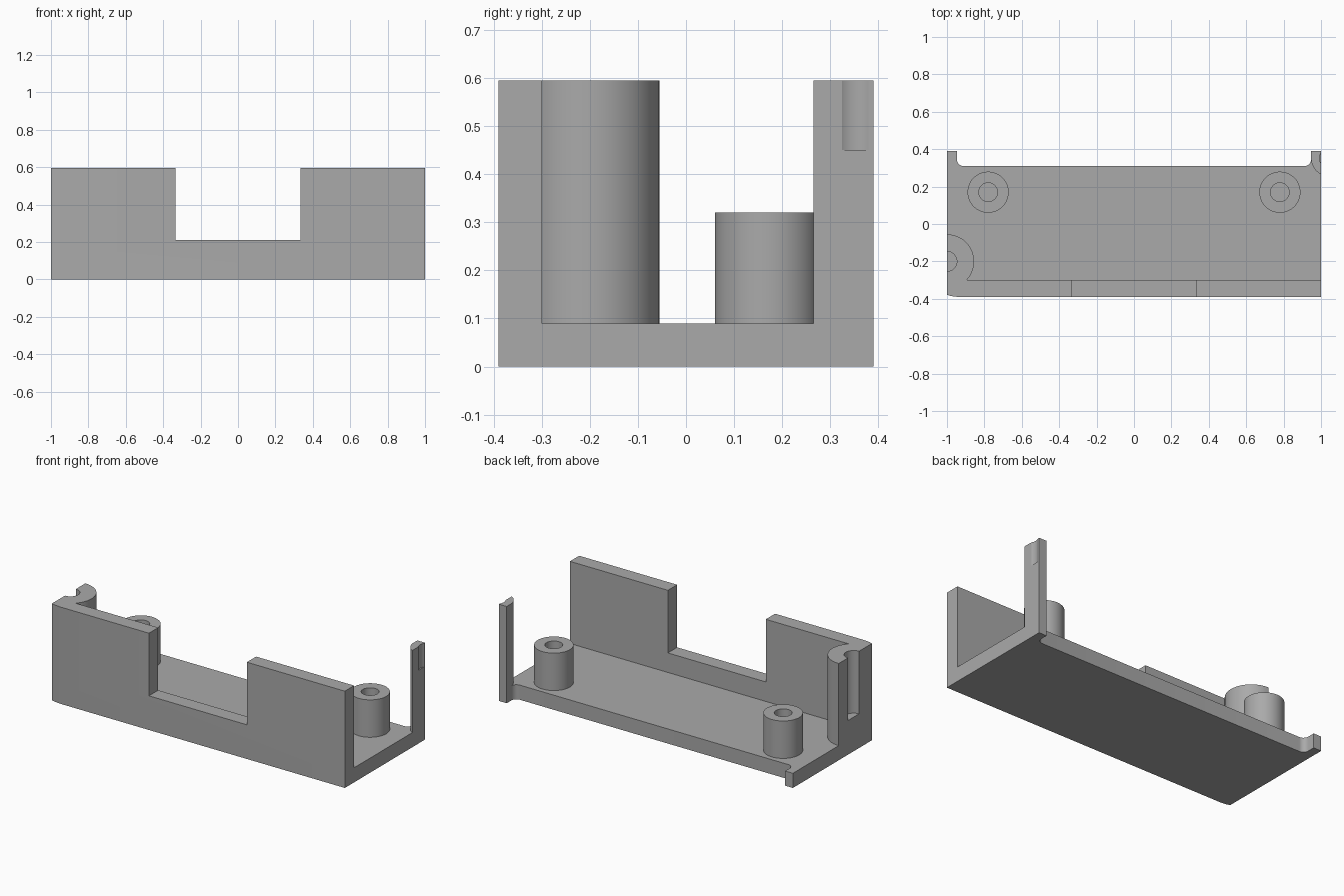
import bpy, bmesh
from math import radians, sin, cos

cube = bpy.data.objects.get("Cube")
if cube:
    bpy.data.objects.remove(cube, do_unlink=True)

TOP, FLOOR = 0.595, 0.09
BACK = 0.39

grey = bpy.data.materials.new("plain_grey")
grey.use_nodes = True
grey.diffuse_color = (0.4, 0.4, 0.4, 1)
grey.node_tree.nodes["Principled BSDF"].inputs["Base Color"].default_value = (0.4, 0.4, 0.4, 1)


def arc(cx, cy, r, a0, a1, n=24):
    return [(cx + r * cos(radians(a0 + (a1 - a0) * i / n)),
             cy + r * sin(radians(a0 + (a1 - a0) * i / n))) for i in range(n + 1)]


def circle(cx, cy, r, n=48):
    return arc(cx, cy, r, 0, 360, n)[:-1]


def box(x0, x1, y0, y1):
    return [(x0, y0), (x1, y0), (x1, y1), (x0, y1)]


def prism(name, outline, z0, z1):
    """Extrude an outline in plan from z0 to z1."""
    bm = bmesh.new()
    face = bm.faces.new([bm.verts.new((x, y, z0)) for x, y in outline])
    up = bmesh.ops.extrude_face_region(bm, geom=[face])["geom"]
    moved = [v for v in up if isinstance(v, bmesh.types.BMVert)]
    bmesh.ops.translate(bm, verts=moved, vec=(0, 0, z1 - z0))
    bmesh.ops.recalc_face_normals(bm, faces=bm.faces)
    mesh = bpy.data.meshes.new(name)
    bm.to_mesh(mesh)
    bm.free()
    mesh.materials.append(grey)
    ob = bpy.data.objects.new(name, mesh)
    bpy.context.collection.objects.link(ob)
    return ob


def activate(ob):
    bpy.ops.object.select_all(action="DESELECT")
    ob.select_set(True)
    bpy.context.view_layer.objects.active = ob


def combine(ob, other, operation):
    """Apply a boolean and discard the helper."""
    mod = ob.modifiers.new("combine", "BOOLEAN")
    mod.operation, mod.object, mod.solver = operation, other, "EXACT"
    activate(ob)
    bpy.ops.object.modifier_apply(modifier=mod.name)
    bpy.data.objects.remove(other, do_unlink=True)


def smooth(ob):
    activate(ob)
    bpy.ops.object.shade_smooth_by_angle(angle=radians(30))


# Floor with two rear tabs and filleted inner corners
front_edge = [(-1, -0.378), (-0.98, -0.385), (-0.94, -BACK), (1, -BACK)]
tray = prism("tray_body", front_edge + [(1, BACK), (0.947, BACK)]
             + arc(0.912, 0.345, 0.035, 0, -90, 8)
             + arc(-0.912, 0.345, 0.035, 270, 180, 8)
             + [(-0.947, BACK), (-1, BACK)], 0, FLOOR)

# Front wall, end screw column and rear corner post
combine(tray, prism("front_wall", front_edge + [(1, -0.3), (-1, -0.3)], 0, TOP), "UNION")
combine(tray, prism("end_column", arc(-1, -0.2, 0.145, -90, 90), 0, TOP), "UNION")
combine(tray, prism("corner_post", arc(1.045, 0.352, 0.098, 180, 242.67, 12)
                    + [(1, BACK), (0.947, BACK)], 0, TOP), "UNION")

# Front opening and the two open-sided screw holes
combine(tray, prism("front_opening", box(-0.333, 0.333, -0.5, -0.2), 0.21, 0.8), "DIFFERENCE")
combine(tray, prism("column_hole", circle(-1, -0.2, 0.053), 0.21, 0.8), "DIFFERENCE")
combine(tray, prism("post_hole", circle(1.045, 0.352, 0.053), 0.45, 0.8), "DIFFERENCE")
smooth(tray)

# Hollow standoffs on the floor
for side, x in (("right", -0.78), ("left", 0.78)):
    standoff = prism(side + "_standoff", circle(x, 0.17, 0.11), FLOOR, 0.32)
    combine(standoff, prism("standoff_hole", circle(x, 0.17, 0.05), 0.12, 0.5), "DIFFERENCE")
    smooth(standoff)
